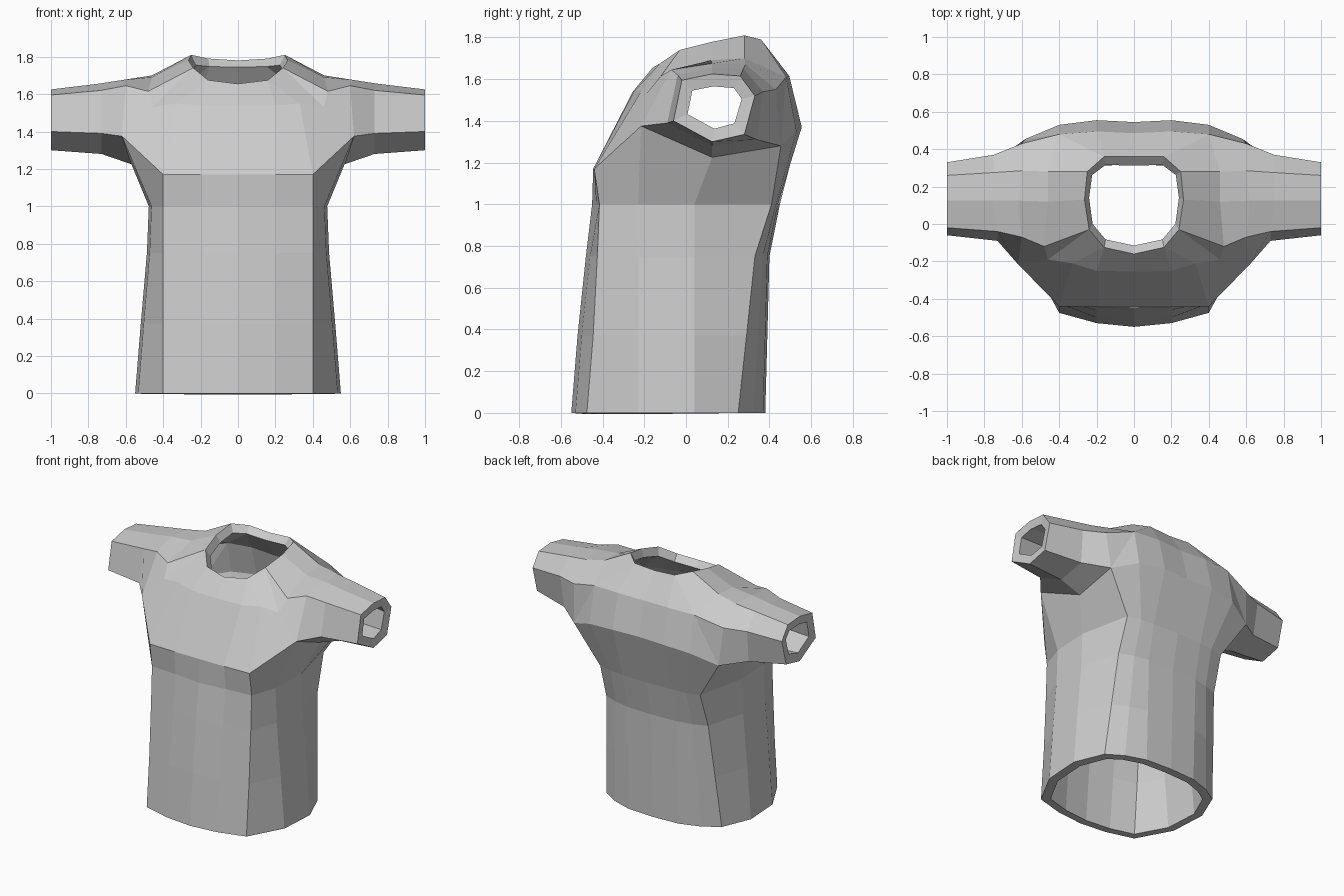
import bpy, bmesh

cube = bpy.data.objects.get("Cube")
if cube:
    bpy.data.objects.remove(cube)

fabric = bpy.data.materials.new("light_grey_fabric")
fabric.use_nodes = True
grey = (0.6, 0.6, 0.6, 1)
fabric.diffuse_color = grey
fabric.node_tree.nodes["Principled BSDF"].inputs["Base Color"].default_value = grey

bm = bmesh.new()


def row(points):
    return [bm.verts.new(p) for p in points]


def strip(low, high, closed=False):
    """Join two rows of vertices; repeated vertices give triangles."""
    count = len(low)
    for i in range(count if closed else count - 1):
        j = (i + 1) % count
        corners = list(dict.fromkeys((low[i], low[j], high[j], high[i])))
        if len(corners) > 2:
            bm.faces.new(corners)


def torso_ring(z, front, corner, width, back_corner, back):
    """Half outline from the front centre round to the back centre."""
    bx = width * 0.84
    return row([(0, front, z), (.2, front + .02, z), (.4, corner, z),
                (width * .97, -.23, z), (width, .04, z), (bx, back_corner, z),
                (bx * .75, back_corner * .45 + back * .55, z),
                (.2, back - .01, z), (0, back, z)])


# Torso from hem to below the arms
rings = [torso_ring(*r) for r in (
    (0, -.55, -.475, .55, .25, .38),
    (.37, -.52, -.445, .52, .29, .39),
    (.75, -.48, -.425, .487, .33, .4),
    (1, -.45, -.415, .477, .41, .45))]

# Chest line, armhole and upper back line
chest = row([(0, -.445, 1.17), (.2, -.445, 1.17), (.4, -.44, 1.17)])
armhole = row([(.62, -.215, 1.375), (.6, -.07, 1.645), (.62, .125, 1.675),
               (.6, .285, 1.67), (.6, .43, 1.55), (.58, .455, 1.28),
               (.57, .125, 1.225)])
upper_back = row([(.4, .53, 1.35), (.2, .555, 1.37), (0, .545, 1.37)])
a, b, c, d, e, f, p = armhole
rings.append(chest + [a, p, f] + upper_back)
for low, high in zip(rings, rings[1:]):
    strip(low, high)

# Yoke from the chest over the shoulders to the neckline
m = row([(0, -.255, 1.54), (.2, -.25, 1.54), (.33, -.21, 1.55),
         (.46, -.19, 1.53), (.48, -.12, 1.615), (.46, .12, 1.69),
         (.46, .28, 1.7), (.4, .48, 1.61), (.2, .495, 1.615), (0, .485, 1.61)])
n = row([(0, -.16, 1.655), (.16, -.125, 1.675), (.24, -.03, 1.74),
         (.265, .13, 1.78), (.25, .28, 1.81), (.16, .36, 1.79), (0, .36, 1.78)])
strip(chest + [a, b, c, d, e, f] + upper_back, m[:8] + [m[7], m[7]] + m[8:])
strip(m, [n[0], n[1], n[1], n[2], n[2], n[3], n[4], n[5], n[5], n[6]])

# Sleeve
elbow = row([(.73, -.09, 1.39), (.73, -.04, 1.62), (.75, .125, 1.655),
             (.75, .275, 1.65), (.75, .37, 1.54), (.74, .34, 1.31),
             (.73, .125, 1.28)])
cuff = row([(1, y, z) for y, z in (
    (-.06, 1.4), (-.02, 1.595), (.125, 1.625), (.26, 1.615),
    (.33, 1.52), (.28, 1.335), (.125, 1.3))])
strip(armhole, elbow, True)
strip(elbow, cuff, True)

bmesh.ops.recalc_face_normals(bm, faces=bm.faces)
# Keep the outside of the open shell facing outward
front_face = min(bm.faces, key=lambda face: face.calc_center_median().y)
if front_face.normal.y > 0:
    bmesh.ops.reverse_faces(bm, faces=bm.faces)

mesh = bpy.data.meshes.new("shirt")
bm.to_mesh(mesh)
bm.free()
mesh.materials.append(fabric)
shirt = bpy.data.objects.new("shirt", mesh)
bpy.context.collection.objects.link(shirt)

# Mirror to the other half, then give the cloth its thickness
mirror = shirt.modifiers.new("mirror", "MIRROR")
mirror.use_clip = True
cloth = shirt.modifiers.new("thickness", "SOLIDIFY")
cloth.thickness = 0.06
cloth.offset = -1
cloth.use_even_offset = True
